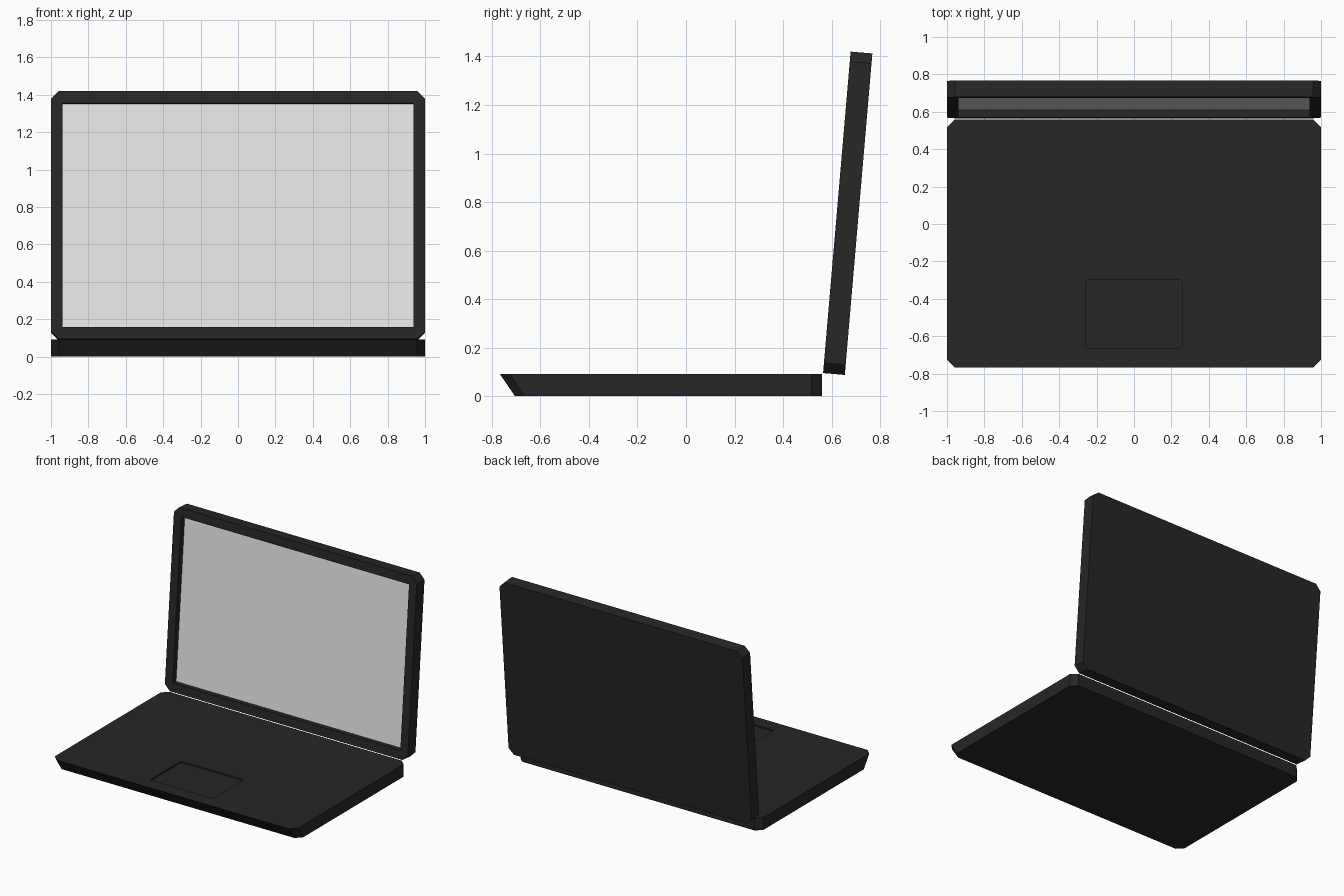
import bpy, bmesh, math
from mathutils import Matrix

if "Cube" in bpy.data.objects:
    bpy.data.objects.remove(bpy.data.objects["Cube"])


def material(name, value):
    m = bpy.data.materials.new(name)
    m.diffuse_color = (value, value, value, 1)
    m.use_nodes = True
    m.node_tree.nodes["Principled BSDF"].inputs["Base Color"].default_value = m.diffuse_color
    return m


black = material("black plastic", 0.02)
grey = material("screen grey", 0.8)


def outline(x, y0, y1, c):
    """Rectangle with corners cut by c (sharp when c is 0)."""
    if c == 0:
        return [(-x, y0), (x, y0), (x, y1), (-x, y1)]
    return [(-x + c, y0), (x - c, y0), (x, y0 + c), (x, y1 - c),
            (x - c, y1), (-x + c, y1), (-x, y1 - c), (-x, y0 + c)]


def slab(name, top, bottom, thick, hole, depth, floor_mat, matrix):
    """Plate between two outlines with a sunken panel in its upper face."""
    bm = bmesh.new()

    def loop(points, z):
        return [bm.verts.new((x, y, z)) for x, y in points]

    def walls(a, b):
        for i in range(len(a)):
            j = (i + 1) % len(a)
            bm.faces.new((a[i], a[j], b[j], b[i]))

    upper, lower = loop(top, thick), loop(bottom, 0)
    rim, floor = loop(hole, thick), loop(hole, thick - depth)
    walls(lower, upper)
    walls(rim, floor)
    bm.faces.new(lower[::-1])
    panel = bm.faces.new(floor)
    panel.material_index = floor_mat
    # upper face with the opening left free
    edges = [bm.edges.get((l[i], l[i - 1])) for l in (upper, rim) for i in range(len(l))]
    bmesh.ops.triangle_fill(bm, use_beauty=True, edges=edges, normal=(0, 0, 1))
    bmesh.ops.recalc_face_normals(bm, faces=bm.faces)
    mesh = bpy.data.meshes.new(name)
    bm.to_mesh(mesh)
    bm.free()
    mesh.materials.append(black)
    mesh.materials.append(grey)
    ob = bpy.data.objects.new(name, mesh)
    ob.matrix_world = matrix
    bpy.context.collection.objects.link(ob)
    return ob


# keyboard base: front edge undercut, shallow touchpad recess
slab("keyboard_base",
     outline(1, -0.768, 0.56, 0.042), outline(1, -0.705, 0.56, 0.042), 0.092,
     outline(0.26, -0.665, -0.298, 0.014), 0.012, 0, Matrix.Identity(4))

# screen lid: leaning back, with a recessed display
tilt = math.radians(90 - 4.9)
t = 0.09
lid_matrix = (Matrix.Translation((0, 0.565, 0.095)) @ Matrix.Rotation(tilt, 4, 'X')
              @ Matrix.Translation((0, 0, -t)))
lid_shape = outline(1, 0, 1.33, 0.042)
slab("screen_lid", lid_shape, lid_shape, t,
     outline(0.937, 0.064, 1.265, 0), 0.04, 1, lid_matrix)
